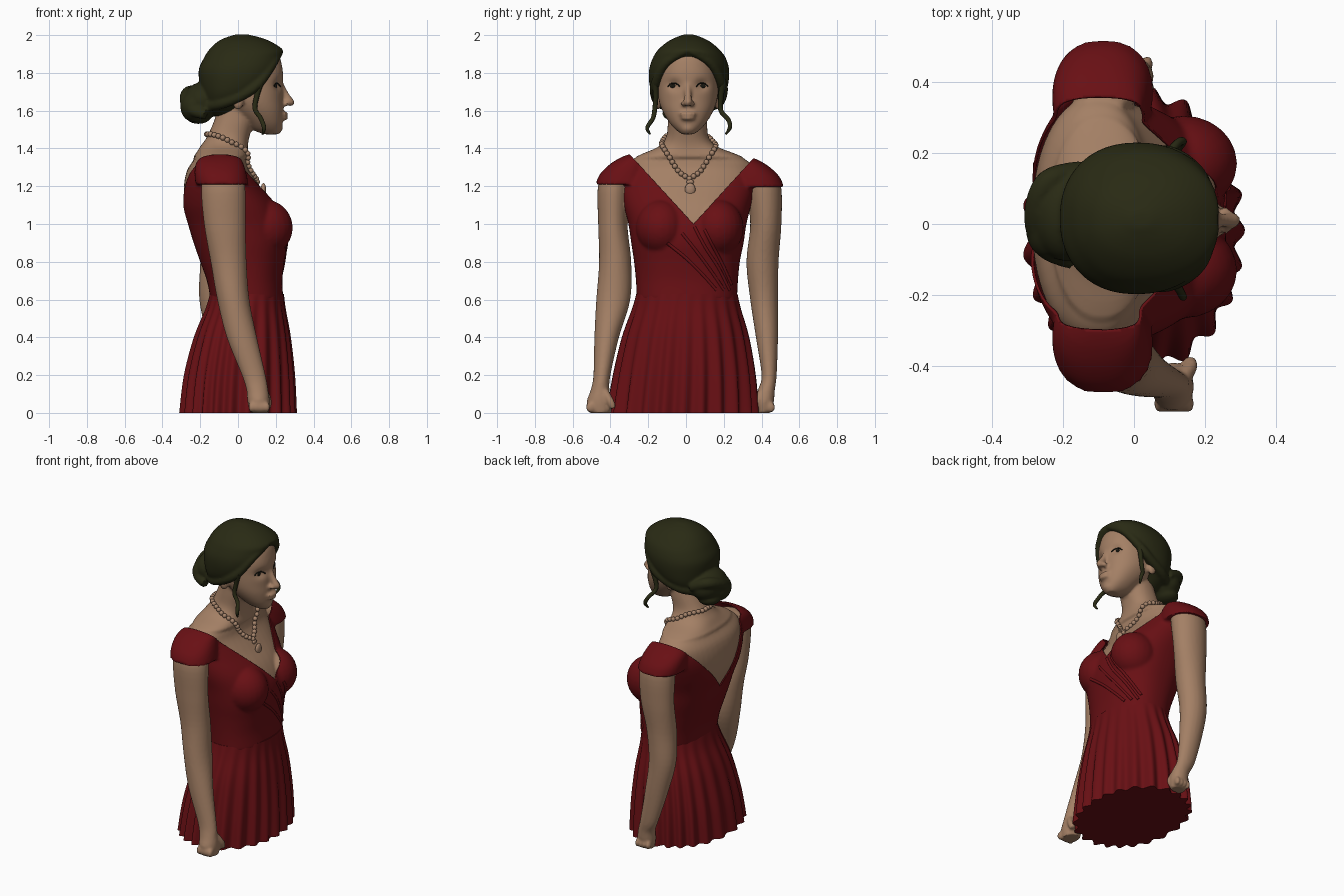
import bpy, bmesh, math
from mathutils import Vector, Matrix
from mathutils.bvhtree import BVHTree


def mat(name, r, g, b):
    m = bpy.data.materials.new(name)
    m.diffuse_color = (r, g, b, 1)
    return m


SKIN = mat("skin", 0.37, 0.215, 0.13)
RED = mat("red cloth", 0.14, 0.005, 0.007)
HAIR = mat("dark hair", 0.022, 0.023, 0.007)
PEARL = mat("pearl", 0.39, 0.235, 0.15)
DARK = mat("eye dark", 0.008, 0.008, 0.005)


def spline(pts, sub):
    """Catmull-Rom samples through tuples of any length."""
    out = []
    for i in range(len(pts) - 1):
        p0, p1, p2, p3 = pts[max(i - 1, 0)], pts[i], pts[i + 1], pts[min(i + 2, len(pts) - 1)]
        for k in range(sub):
            t = k / sub
            out.append([0.5 * (2 * b + (c - a) * t + (2 * a - 5 * b + 4 * c - d) * t * t
                               + (3 * b - a - 3 * c + d) * t ** 3) for a, b, c, d in zip(p0, p1, p2, p3)])
    return out + [list(pts[-1])]


def skin_rings(bm, rings):
    n = len(rings[0])
    vs = [[bm.verts.new(p) for p in r] for r in rings]
    for a, b in zip(vs, vs[1:]):
        for i in range(n):
            bm.faces.new((a[i], a[(i + 1) % n], b[(i + 1) % n], b[i]))
    bm.faces.new(vs[0][::-1])
    bm.faces.new(vs[-1])


def loft(bm, secs, segs=48, power=2.0, sub=5, inset=0.0, pleat=0.0):
    """Stack of oval sections (z, xmin, xmax, ymin, ymax)."""
    rings, rows = [], spline(secs, sub)
    for k, (z, x0, x1, y0, y1) in enumerate(rows):
        d = inset if z < 1.35 else 0
        cx, cy, rx, ry = (x0 + x1) / 2, (y0 + y1) / 2, (x1 - x0) / 2 - d, (y1 - y0) / 2 - d
        ring = []
        for i in range(segs):
            a = 2 * math.pi * i / segs
            c, s = math.cos(a), math.sin(a)
            m = 1 - pleat * (1 - k / len(rows)) * (1 - math.cos(23 * a + 1.3 * math.sin(3 * a))) / 2
            ring.append((cx + rx * m * math.copysign(abs(c) ** (2 / power), c),
                         cy + ry * m * math.copysign(abs(s) ** (2 / power), s), z))
        rings.append(ring)
    skin_rings(bm, rings)


def ball(bm, c, r, seg=24):
    r = (r, r, r) if isinstance(r, float) else r
    bmesh.ops.create_uvsphere(bm, u_segments=seg, v_segments=seg * 2 // 3, radius=1,
                              matrix=Matrix.LocRotScale(Vector(c), None, Vector(r)))


def tube(bm, pts, sub=6, n=10):
    """Round strand through (x, y, z, radius) points."""
    rows = spline(pts, sub)
    ps = [Vector(r[:3]) for r in rows]
    u, rings = None, []
    for i, p in enumerate(ps):
        t = (ps[min(i + 1, len(ps) - 1)] - ps[max(i - 1, 0)]).normalized()
        u = t.orthogonal() if u is None else u - t * u.dot(t)
        u.normalize()
        w = t.cross(u)
        rings.append([p + (u * math.cos(2 * math.pi * k / n) + w * math.sin(2 * math.pi * k / n)) * rows[i][3]
                      for k in range(n)])
    skin_rings(bm, rings)


def finish(name, bm, m, voxel=0, iters=3):
    """Make the object; with a voxel size, melt overlapping parts into one surface."""
    bmesh.ops.recalc_face_normals(bm, faces=bm.faces)
    me = bpy.data.meshes.new(name)
    bm.to_mesh(me)
    bm.free()
    ob = bpy.data.objects.new(name, me)
    bpy.context.collection.objects.link(ob)
    if voxel:
        r = ob.modifiers.new("melt", 'REMESH')
        r.mode, r.voxel_size = 'VOXEL', voxel
        s = ob.modifiers.new("soften", 'SMOOTH')
        s.factor, s.iterations = 0.5, iters
        dg = bpy.context.evaluated_depsgraph_get()
        me = bpy.data.meshes.new_from_object(ob.evaluated_get(dg))
        ob.modifiers.clear()
        ob.data = me
    me.materials.clear()
    me.materials.append(m)
    me.shade_smooth()
    me.set_sharp_from_angle(angle=math.radians(50))
    return ob


def tree(ob):
    b = bmesh.new()
    b.from_mesh(ob.data)
    return BVHTree.FromBMesh(b)


def hit(bvh, y, z):
    p = bvh.ray_cast(Vector((2, y, z)), Vector((-1, 0, 0)))[0]
    return p.x if p else 0.2


TORSO = [(.60, -.145, .24, -.26, .27), (.70, -.165, .235, -.265, .275), (.80, -.20, .245, -.275, .285),
         (.90, -.235, .26, -.29, .305), (1.0, -.265, .25, -.305, .32), (1.1, -.295, .205, -.33, .345),
         (1.2, -.30, .13, -.345, .37), (1.28, -.285, .075, -.34, .37), (1.33, -.255, .06, -.31, .345),
         (1.37, -.225, .055, -.235, .265), (1.41, -.20, .052, -.145, .165), (1.46, -.165, .06, -.105, .12),
         (1.55, -.125, .085, -.095, .11), (1.64, -.10, .10, -.09, .10)]

# body: torso, neck, arms, hands and head in one smooth skin
bm = bmesh.new()
loft(bm, TORSO[1:], power=2.3, inset=.014)
for s in (-1, 1):
    ball(bm, (.14, .02 + s * .15, .98), (.136, .121, .136))
loft(bm, [(0, .065, .165, -.51, -.395), (.06, .05, .168, -.525, -.39), (.12, .045, .16, -.505, -.405),
          (.2, .02, .146, -.49, -.40), (.4, -.06, .10, -.485, -.355), (.6, -.11, .06, -.475, -.295),
          (.8, -.145, .045, -.46, -.29), (1.0, -.18, .04, -.465, -.31), (1.2, -.195, .038, -.466, -.30),
          (1.28, -.17, .01, -.42, -.29), (1.31, -.13, -.03, -.37, -.30)], 32)
loft(bm, [(0, -.05, .045, .37, .445), (.06, -.06, .055, .365, .465), (.12, -.065, .045, .38, .47),
          (.2, -.10, .02, .40, .48), (.4, -.16, -.01, .37, .487), (.6, -.205, -.03, .34, .488),
          (.8, -.20, -.01, .32, .49), (1.0, -.195, .025, .34, .505), (1.2, -.195, .035, .32, .503),
          (1.28, -.17, .01, .31, .45), (1.31, -.13, -.03, .32, .40)], 32)
for i in range(4):  # curled fingers
    ball(bm, (.072 + .027 * i, -.505, .03), (.016, .026, .028), 12)
    ball(bm, (-.04 + .026 * i, .45, .03), (.016, .022, .028), 12)
tube(bm, [(.14, -.43, .11, .022), (.16, -.40, .06, .02), (.155, -.385, .025, .018)])
tube(bm, [(.02, .40, .11, .02), (.04, .38, .06, .018), (.035, .375, .025, .016)])
loft(bm, [(1.475, .14, .215, -.02, .04), (1.50, .075, .228, -.055, .075), (1.54, .03, .236, -.09, .11),
          (1.60, -.04, .24, -.125, .145), (1.66, -.1, .237, -.145, .165), (1.74, -.14, .238, -.152, .172),
          (1.82, -.16, .236, -.15, .17), (1.90, -.13, .21, -.115, .135), (1.96, -.06, .13, -.06, .08)],
     power=2.2)
tube(bm, [(.222, .01, 1.755, .014), (.245, .01, 1.70, .017), (.273, .01, 1.648, .022)])
ball(bm, (.277, .01, 1.645), .022)
ball(bm, (.243, .01, 1.583), (.022, .045, .012))
ball(bm, (.242, .01, 1.561), (.022, .038, .013))
ball(bm, (.205, .01, 1.51), (.032, .04, .032))
for s in (-1, 1):
    ball(bm, (.255, .01 + s * .022, 1.637), (.018, .016, .014))
    ball(bm, (.0, .01 + s * .158, 1.65), (.03, .018, .045))
body = finish("body", bm, SKIN, .009)
for v in body.data.vertices:  # eye sockets
    if v.co.x > .1:
        v.co.x -= .02 * math.exp(-((abs(v.co.y - .01) - .075) / .035) ** 2 - ((v.co.z - 1.735) / .028) ** 2)
bvh = tree(body)

# eyes with lashes
bm = bmesh.new()
for s in (-1, 1):
    y = .01 + s * .075
    ball(bm, (hit(bvh, y, 1.73), y, 1.73), (.005, .02, .011), 16)
    lash = [(y - .032, 1.728), (y - .012, 1.744), (y + .012, 1.744), (y + .032, 1.728)]
    tube(bm, [(hit(bvh, a, b), a, b, .004) for a, b in lash], 4, 6)
finish("eyes", bm, DARK)

# bodice with cap sleeves, cut to a V at front and back
bm = bmesh.new()
loft(bm, TORSO, 64, 2.3)
for s in (-1, 1):
    ball(bm, (.14, .02 + s * .15, .98), (.15, .135, .15))
    o, i, dz = (.52, .22, 0) if s > 0 else (.48, .19, .015)
    sl = [(1.195, -.225, .055, o), (1.25, -.23, .045, o - .025), (1.30, -.225, .03, o - .075),
          (1.335, -.2, .01, o - .13), (1.355, -.15, -.04, o - .18)]
    loft(bm, [(z + dz, a, b, min(s * i, s * y), max(s * i, s * y)) for z, a, b, y in sl], 40, 2.3)
bodice = finish("bodice", bm, RED, .01, 4)
bm = bmesh.new()
bm.from_mesh(bodice.data)
ENDS = ((-.29, 1.36), (.345, 1.335))
VS = {1: (.04, 1.0), -1: (.01, .98)}


def edge(f, e):  # neckline plane, normal pointing up to the neck
    n = Vector((0, -(e[1] - f[1]), e[0] - f[0])).normalized()
    return Vector((0, f[0], f[1])), n if n.z > 0 else -n


bmesh.ops.bisect_plane(bm, geom=bm.verts[:] + bm.edges[:] + bm.faces[:],
                       plane_co=(-.09, 0, 0), plane_no=(1, 0, 0))
for side, f in VS.items():
    for e in ENDS:
        part = [q for q in bm.faces if (q.calc_center_median().x + .09) * side > 0]
        geom = list({x for q in part for x in list(q.verts) + list(q.edges)}) + part
        co, n = edge(f, e)
        bmesh.ops.bisect_plane(bm, geom=geom, plane_co=co, plane_no=n)
gone = []
for q in bm.faces:
    c = q.calc_center_median()
    f = VS[1 if c.x > -.09 else -1]
    if all((c - co).dot(n) > 0 for co, n in (edge(f, e) for e in ENDS)):
        gone.append(q)
bmesh.ops.delete(bm, geom=gone, context='FACES')
bm.to_mesh(bodice.data)
bm.free()
bodice.data.shade_smooth()
cloth = tree(bodice)
sol = bodice.modifiers.new("thickness", 'SOLIDIFY')
sol.thickness, sol.offset = .008, -1

# wrap folds running from the V to the waist
bm = bmesh.new()
for pts in ([(.045, .985), (.10, .88), (.17, .77), (.23, .65)], [(-.02, .95), (.06, .85), (.14, .74), (.20, .65)],
            [(-.10, .90), (.0, .82), (.09, .73), (.16, .65)], [(.10, .97), (.15, .87), (.20, .77), (.24, .68)]):
    fine = spline(pts, 5)
    tube(bm, [(hit(cloth, y, z) - .003, y, z, .009) for y, z in fine], 1, 8)
finish("bodice_folds", bm, RED)

# pleated skirt
bm = bmesh.new()
loft(bm, [(0, -.315, .312, -.425, .39), (.2, -.29, .302, -.39, .372), (.4, -.237, .28, -.342, .337),
          (.55, -.175, .253, -.288, .293), (.63, -.15, .243, -.264, .274)], 276, 2.1, 6, pleat=.09)
finish("skirt", bm, RED)

# hair: cap cut along the hairline, swept locks, low bun
bm = bmesh.new()
loft(bm, [(1.57, -.13, -.02, -.06, .08), (1.62, -.17, .02, -.125, .155), (1.68, -.19, .12, -.175, .205),
          (1.75, -.205, .20, -.195, .225), (1.82, -.207, .235, -.195, .228), (1.88, -.18, .243, -.175, .21),
          (1.92, -.155, .24, -.15, .18), (1.96, -.115, .185, -.105, .135), (1.985, -.07, .125, -.06, .09),
          (2.004, -.01, .05, -.01, .035)], power=2.2)
bmesh.ops.bisect_plane(bm, geom=bm.verts[:] + bm.edges[:] + bm.faces[:], plane_co=(.03, 0, 1.65),
                       plane_no=Vector((.28, 0, -.22)).normalized(), clear_outer=True)
bmesh.ops.holes_fill(bm, edges=[e for e in bm.edges if e.is_boundary], sides=0)
for s in (-1, 1):
    tube(bm, [(.222, .012 + s * .02, 1.915, .02), (.185, .012 + s * .12, 1.85, .024),
              (.11, .015 + s * .175, 1.745, .027), (.03, .015 + s * .178, 1.685, .027),
              (-.08, .015 + s * .15, 1.64, .03), (-.17, .02 + s * .08, 1.62, .03)])
ball(bm, (-.19, .03, 1.65), (.10, .135, .10))
ball(bm, (-.235, -.01, 1.62), (.07, .09, .08))
ball(bm, (-.21, .05, 1.575), (.07, .08, .045))
tube(bm, [(-.14, .15, 1.66, .03), (-.24, .12, 1.70, .035), (-.275, .03, 1.67, .035),
          (-.25, -.06, 1.61, .035), (-.17, -.10, 1.58, .03)])
finish("hair", bm, HAIR, .009)

# loose curls beside the face
bm = bmesh.new()
tube(bm, [(.12, -.165, 1.75, .018), (.10, -.16, 1.68, .014), (.09, -.165, 1.61, .013),
          (.12, -.175, 1.56, .012), (.138, -.205, 1.51, .011), (.13, -.19, 1.475, .005)])
tube(bm, [(.12, .195, 1.75, .018), (.10, .185, 1.67, .014), (.09, .185, 1.60, .013),
          (.12, .225, 1.55, .012), (.138, .232, 1.51, .011), (.13, .21, 1.475, .005)])
finish("loose_curls", bm, HAIR)

# bead necklace laid on the skin, with a pendant
bm = bmesh.new()
half = [(.105, 0, 1.245), (.085, .06, 1.29), (.05, .11, 1.36), (-.03, .145, 1.43),
        (-.10, .11, 1.46), (-.165, .04, 1.475), (-.17, 0, 1.478)]
for s in (-1, 1):
    last = None
    for x, y, z in spline(half, 30):
        loc, nor, _, _ = bvh.find_nearest(Vector((x, .018 + s * y, z)))
        p = loc + nor * .008
        if last is None or (p - last).length > .026:
            ball(bm, p, .0145, 12)
            last = p
ball(bm, (hit(bvh, .022, 1.222) + .006, .022, 1.222), (.01, .02, .014), 12)
ball(bm, (hit(bvh, .022, 1.183) + .006, .022, 1.183), (.014, .028, .034), 16)
finish("necklace", bm, PEARL)
